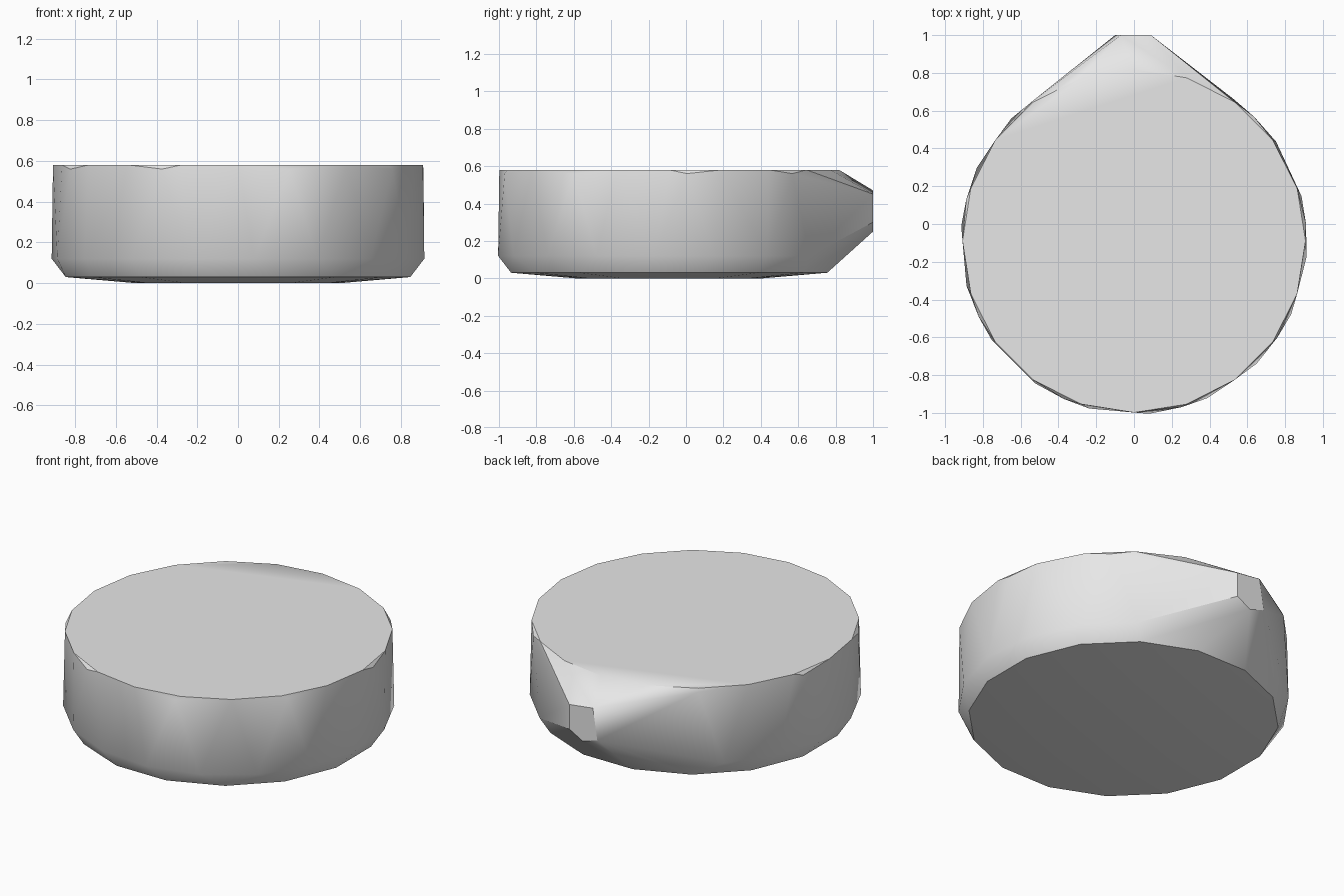
import bpy, bmesh, math

cube = bpy.data.objects.get("Cube")
if cube:
    bpy.data.objects.remove(cube, do_unlink=True)

grey = bpy.data.materials.new("light grey")
grey.use_nodes = True
grey.diffuse_color = (0.8, 0.8, 0.8, 1)
grey.node_tree.nodes["Principled BSDF"].inputs["Base Color"].default_value = (0.8, 0.8, 0.8, 1)

CENTRE_Y = -0.09
bm = bmesh.new()


def ring(sides, radius, z, turn=0.0):
    """Add a horizontal ring of points around the body's axis."""
    for i in range(sides):
        a = math.tau * (i + turn) / sides - math.pi / 2
        bm.verts.new((radius * math.cos(a), CENTRE_Y + radius * math.sin(a), z))


# Drum body: flat top, small worn lip, bevelled foot, slightly domed base
ring(20, 0.908, 0.58)
ring(9, 0.915, 0.56, 0.4)
ring(18, 0.918, 0.12, 0.25)
ring(16, 0.862, 0.03, 0.5)
ring(12, 0.5, 0.0)

# Blunt five-sided nose at the back
for x, z in ((0.09, 0.45), (-0.07, 0.47), (-0.1, 0.28), (0.0, 0.25), (0.09, 0.3)):
    bm.verts.new((x, 1.0, z))

# Wrap everything in one convex skin and merge the flat faces
hull = bmesh.ops.convex_hull(bm, input=bm.verts[:])
loose = {v for v in hull["geom_interior"] + hull["geom_unused"]
         if isinstance(v, bmesh.types.BMVert)}
bmesh.ops.delete(bm, geom=list(loose), context="VERTS")
bmesh.ops.dissolve_limit(bm, angle_limit=math.radians(0.5),
                         verts=bm.verts[:], edges=bm.edges[:])
bmesh.ops.recalc_face_normals(bm, faces=bm.faces[:])

mesh = bpy.data.meshes.new("pointed_drum")
bm.to_mesh(mesh)
bm.free()
mesh.materials.append(grey)
body = bpy.data.objects.new("pointed_drum", mesh)
bpy.context.collection.objects.link(body)

# Smooth sides with crisp rims
bpy.ops.object.select_all(action="DESELECT")
body.select_set(True)
bpy.context.view_layer.objects.active = body
bpy.ops.object.shade_smooth_by_angle(angle=math.radians(32))
